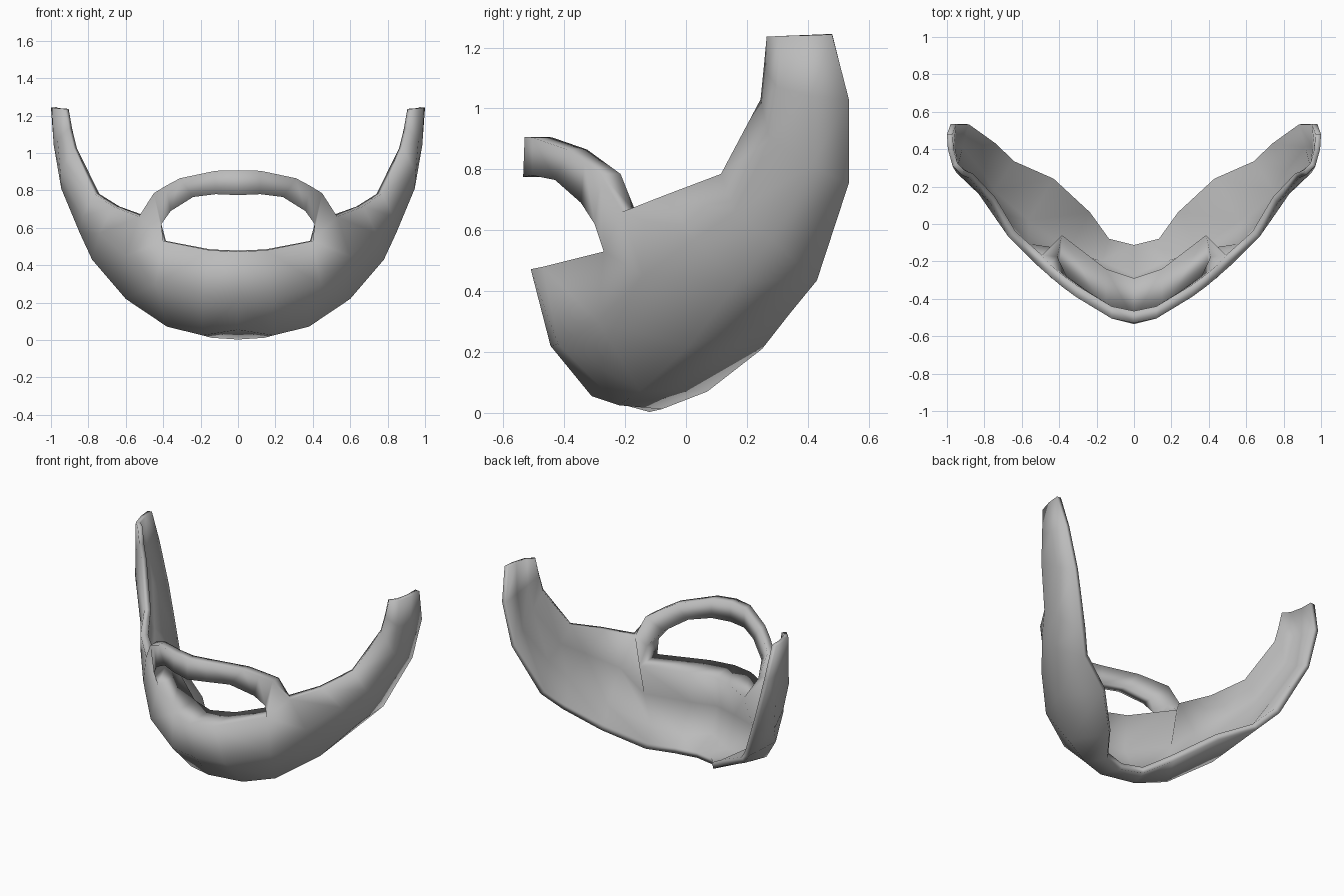
import bpy
import bmesh
from mathutils import Vector

cube = bpy.data.objects.get("Cube")
if cube:
    bpy.data.objects.remove(cube, do_unlink=True)

# Single grey hair colour
grey = bpy.data.materials.new("hair grey")
grey.use_nodes = True
grey.diffuse_color = (0.5, 0.5, 0.5, 1)
grey.node_tree.nodes["Principled BSDF"].inputs["Base Color"].default_value = (0.5, 0.5, 0.5, 1)

# Jaw sections from chin centre to sideburn tip, each from upper to lower edge
JAW = [
    [(0, -.51, .472), (0, -.445, .22), (0, -.31, .055), (0, -.12, .003)],
    [(.15, -.47, .48), (.19, -.42, .225), (.19, -.22, .025), (.14, -.08, .012)],
    [(.40, -.27, .53), (.44, -.29, .3), (.38, -.15, .072), (.25, .07, .07)],
    [(.53, -.21, .66), (.6, -.14, .45), (.6, .01, .22), (.45, .25, .21)],
    [(.67, -.07, .715), (.74, .03, .57), (.78, .17, .43), (.67, .34, .325)],
    [(.77, .115, .785), (.83, .16, .66), (.845, .28, .57), (.77, .43, .435)],
    [(.88, .245, 1.03), (.95, .275, .9), (.945, .41, .81), (.91, .535, .755)],
    [(.905, .255, 1.13), (.965, .3, 1.07), (.985, .41, 1.04), (.98, .535, 1.03)],
    [(.925, .265, 1.236), (.97, .31, 1.238), (.995, .4, 1.24), (1, .48, 1.243)],
]

# Inner side of the thick lower lip and chin, as upper and middle points
LIP_BACK = [
    [(0, -.29, .478), (0, -.325, .27)],
    [(.15, -.24, .485), (.16, -.28, .27)],
    [(.385, -.06, .53), (.4, -.13, .32)],
]

# Moustache edges from mouth corner to centre: upper point, lower point
MOUSTACHE = [
    [(.45, -.28, .785), (.41, -.30, .62)],
    [(.385, -.335, .825), (.36, -.345, .69)],
    [(.31, -.39, .865), (.24, -.43, .765)],
    [(.12, -.505, .905), (.12, -.505, .78)],
    [(0, -.53, .907), (0, -.535, .775)],
]

bm = bmesh.new()


def add_strip(rows):
    """Quads between neighbouring sections, facing outward."""
    for a, b in zip(rows, rows[1:]):
        for r in range(len(a) - 1):
            bm.faces.new((a[r], a[r + 1], b[r + 1], b[r]))


# Outer surface: jaw, then moustache rooted at the mouth corner
jaw = [[bm.verts.new(p) for p in section] for section in JAW]
moustache = [[bm.verts.new(p) for p in section] for section in MOUSTACHE]
add_strip(jaw)
add_strip(moustache[::-1] + [[jaw[3][0], jaw[2][0]]])
bm.normal_update()

# Inner positions: thinner on the rims and sideburns, straight back at the moustache
inner = {}
for section in jaw:
    for row, v in enumerate(section):
        depth = .06 - .03 * min(1, max(0, (v.co.x - .5) / .4))
        if row == 3:
            depth = min(depth, .04)
        normal = v.normal.copy()
        if v.co.x == 0:
            normal.x = 0
        inner[v] = v.co - normal.normalized() * depth
for section, points in zip(jaw, LIP_BACK):
    for v, p in zip(section, points):
        inner[v] = Vector(p)
for section in moustache:
    for v in section:
        inner[v] = v.co + Vector((0, .065, 0))
inner[moustache[0][1]].y += .06

# Inner surface and rims joining it to the outer one
outer_faces = list(bm.faces)
rims = [e.link_loops[0] for e in bm.edges
        if e.is_boundary and any(v.co.x > 0 for v in e.verts)]
pairs = [(loop.vert, loop.link_loop_next.vert) for loop in rims]
back = {v: bm.verts.new(p) for v, p in inner.items()}
for f in outer_faces:
    bm.faces.new([back[v] for v in reversed(f.verts)])
for a, b in pairs:
    bm.faces.new((b, a, back[a], back[b]))

mesh = bpy.data.meshes.new("beard")
bm.to_mesh(mesh)
bm.free()
beard = bpy.data.objects.new("beard", mesh)
bpy.context.collection.objects.link(beard)
mesh.materials.append(grey)

# Mirrored across the middle and smoothed
mirror = beard.modifiers.new("mirror", 'MIRROR')
mirror.use_clip = True
bpy.ops.object.select_all(action='DESELECT')
beard.select_set(True)
bpy.context.view_layer.objects.active = beard
bpy.ops.object.modifier_apply(modifier="mirror")
bpy.ops.object.shade_smooth_by_angle(angle=2.0)
